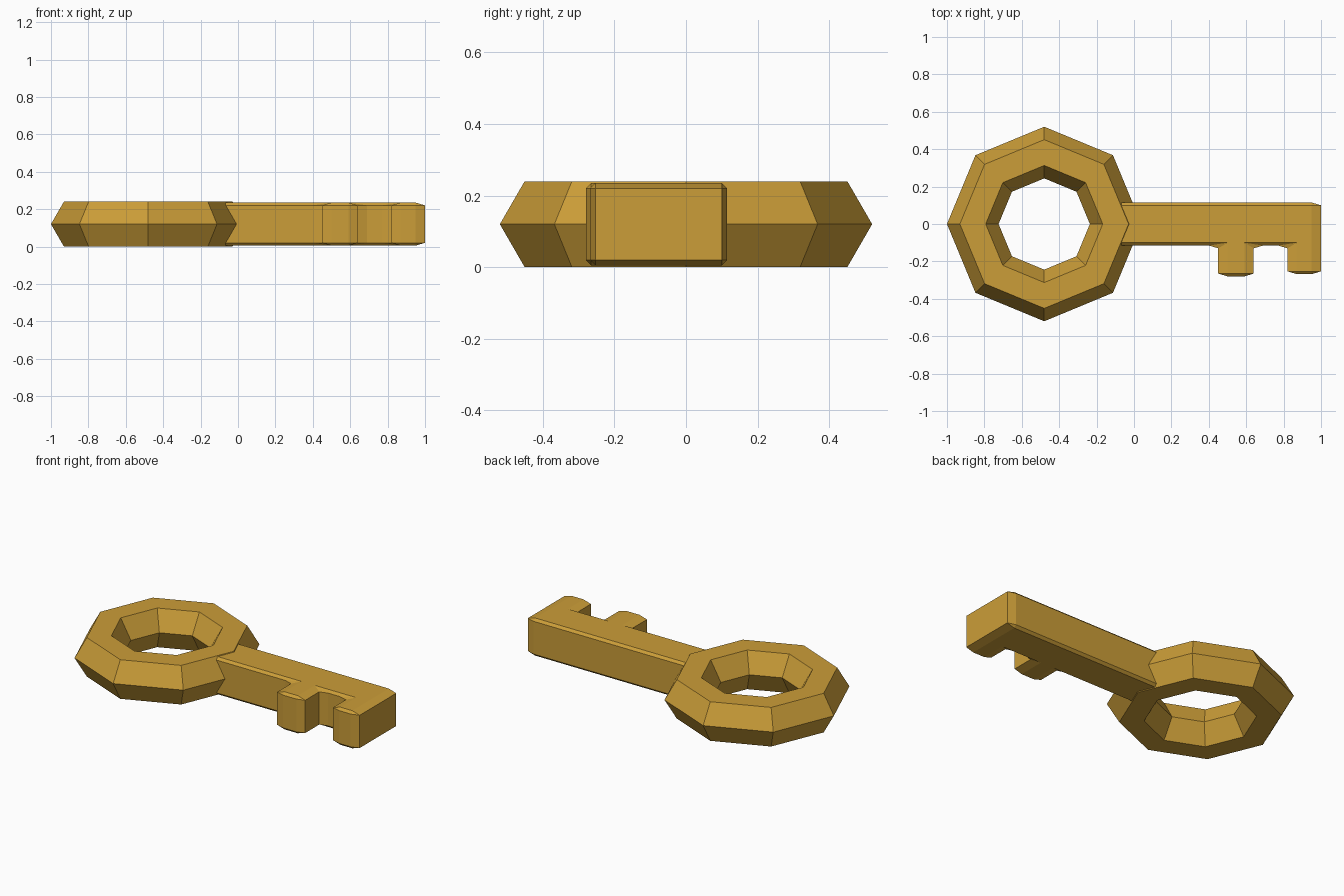
import bpy, bmesh, math

if "Cube" in bpy.data.objects:
    bpy.data.objects.remove(bpy.data.objects["Cube"])

gold = bpy.data.materials.new("gold")
gold.diffuse_color = (0.60, 0.34, 0.04, 1)
gold.use_nodes = True
gold.node_tree.nodes["Principled BSDF"].inputs["Base Color"].default_value = gold.diffuse_color


def make_object(name, bm):
    bmesh.ops.recalc_face_normals(bm, faces=bm.faces)
    mesh = bpy.data.meshes.new(name)
    bm.to_mesh(mesh)
    bm.free()
    obj = bpy.data.objects.new(name, mesh)
    bpy.context.collection.objects.link(obj)
    mesh.materials.append(gold)
    return obj


# Bow: eight-sided ring with a hexagonal cross-section
SEG, SIDES, MAJOR, MINOR = 8, 6, 0.382, 0.138
bm = bmesh.new()
rings = []
for i in range(SEG):
    a = math.tau * i / SEG
    ring = []
    for j in range(SIDES):
        b = math.tau * j / SIDES
        r = MAJOR + MINOR * math.cos(b)
        ring.append(bm.verts.new((r * math.cos(a) - 0.48, r * math.sin(a),
                                  0.12 + MINOR * math.sin(b))))
    rings.append(ring)
for i in range(SEG):
    p, q = rings[i], rings[(i + 1) % SEG]
    for j in range(SIDES):
        k = (j + 1) % SIDES
        bm.faces.new((p[j], q[j], q[k], p[k]))
make_object("bow", bm)

# Shaft with two teeth: one outline, extruded and chamfered.
# The chamfer is cut before flattening, so it is long in x and short in y and z.
FLAT = 0.3
outline = [(-0.13, 0.115), (-0.13, -0.115),
           (0.45, -0.115), (0.45, -0.28), (0.64, -0.28), (0.64, -0.115),
           (0.82, -0.115), (0.82, -0.268), (1.0, -0.268), (1.0, 0.115)]
bm = bmesh.new()
face = bm.faces.new([bm.verts.new((x, y / FLAT, 0.005 / FLAT)) for x, y in outline])
ext = bmesh.ops.extrude_face_region(bm, geom=[face])
top = [v for v in ext["geom"] if isinstance(v, bmesh.types.BMVert)]
bmesh.ops.translate(bm, verts=top, vec=(0, 0, 0.23 / FLAT))
bmesh.ops.recalc_face_normals(bm, faces=bm.faces)
bmesh.ops.bevel(bm, geom=bm.edges[:], offset=0.05, offset_type='OFFSET',
                segments=1, profile=0.5, affect='EDGES')
bmesh.ops.scale(bm, verts=bm.verts, vec=(1, FLAT, FLAT))
make_object("shaft_and_teeth", bm)
